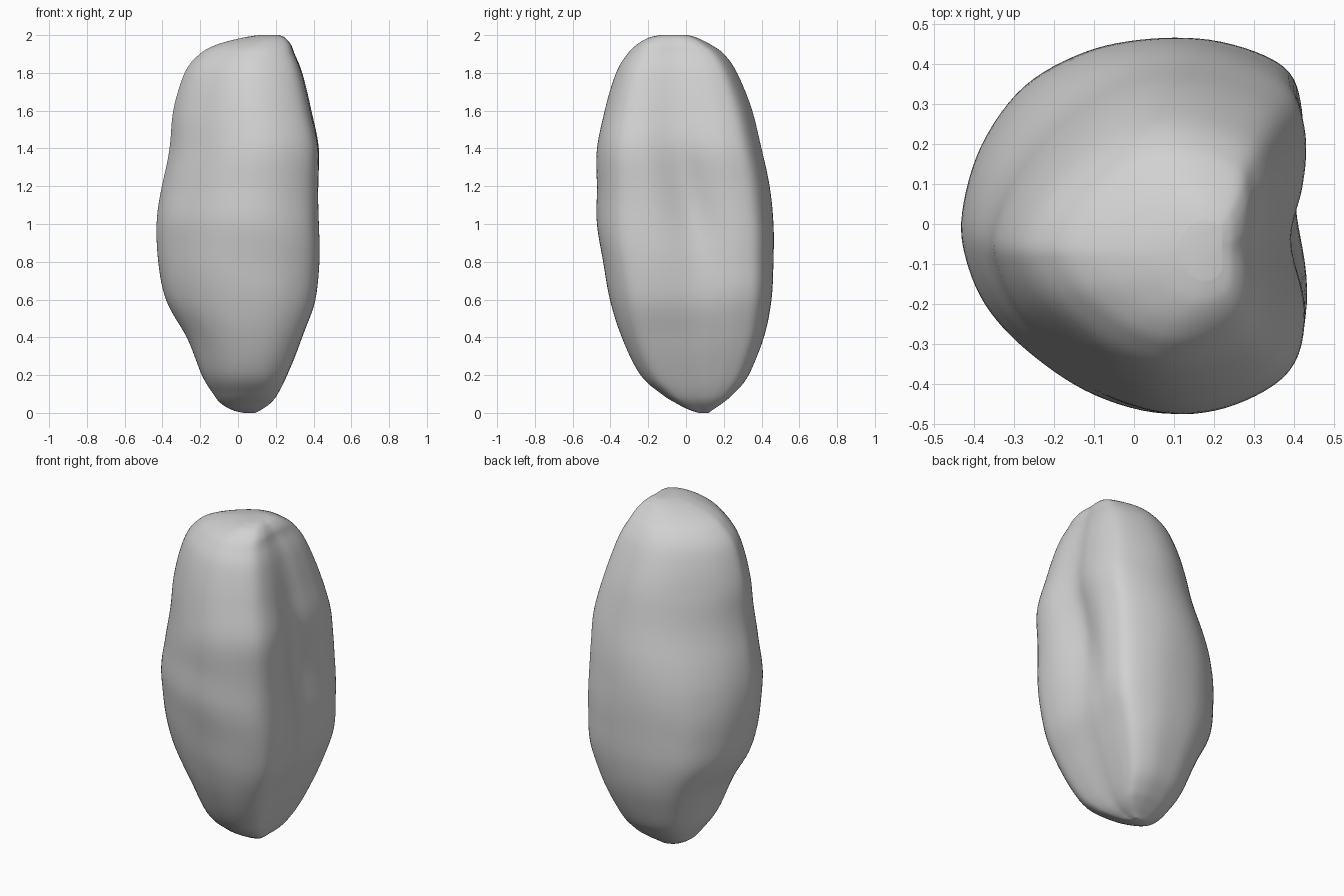
import bpy, bmesh, math
from mathutils import Vector, noise

cube = bpy.data.objects.get("Cube")
if cube:
    bpy.data.objects.remove(cube, do_unlink=True)

AROUND_STEPS = 6
HEIGHT_STEPS = 6

# Cross-section outlines, anticlockwise: blunt flat side on +x, rounded nose on -x
low_outline = [Vector(p) for p in (
    (.98, 0), (1, .3), (.98, .62), (.87, .86), (.5, .99), (.05, 1), (-.35, .95),
    (-.7, .79), (-.92, .47), (-1, .1), (-.98, -.2), (-.86, -.47),
    (-.6, -.73), (-.24, -.92), (.2, -1), (.6, -.96), (.92, -.77), (1, -.45))]
high_outline = [Vector(p) for p in (
    (.97, 0), (1, .3), (.98, .61), (.86, .83), (.5, .97), (.15, 1), (-.2, .9),
    (-.55, .66), (-.85, .34), (-1, .03), (-.97, -.18), (-.82, -.44),
    (-.55, -.68), (-.22, -.89), (.15, -1), (.54, -.95), (.88, -.76), (.99, -.44))]

# Extents by height: z, x min, x max, y min, y max
extents = [Vector(row) for row in (
    (0, .03, .09, .07, .12),
    (.015, -.03, .12, .02, .14),
    (.05, -.09, .17, -.05, .19),
    (.1, -.13, .21, -.13, .25),
    (.2, -.19, .26, -.24, .33),
    (.4, -.27, .34, -.34, .41),
    (.6, -.38, .41, -.4, .45),
    (.8, -.42, .43, -.44, .46),
    (1, -.43, .43, -.47, .46),
    (1.2, -.4, .43, -.47, .44),
    (1.4, -.36, .43, -.47, .4),
    (1.6, -.34, .39, -.43, .35),
    (1.8, -.28, .34, -.37, .27),
    (1.9, -.2, .3, -.31, .2),
    (1.95, -.11, .28, -.26, .13),
    (1.985, .02, .25, -.2, .06),
    (2, .11, .22, -.14, .01))]


def catmull(a, b, c, d, t):
    """Smooth interpolation from b to c."""
    return (b * 2 + (c - a) * t + (a * 2 - b * 5 + c * 4 - d) * t ** 2
            + (b * 3 - a - c * 3 + d) * t ** 3) / 2


def refine(points, steps, closed):
    """Sample a smooth curve through the points."""
    count = len(points)
    last = count - 1

    def pick(i):
        return points[i % count] if closed else points[min(max(i, 0), last)]

    result = []
    for i in range(count if closed else last):
        for s in range(steps):
            result.append(catmull(pick(i - 1), pick(i), pick(i + 1), pick(i + 2), s / steps))
    if not closed:
        result.append(points[last])
    return result


def bell(value, centre, width):
    return math.exp(-((value - centre) / width) ** 2)


def surface_point(section, low_corner, high_corner):
    """Place an outline point at one height, with the side groove and soft dents."""
    z, left, right, front, back = section
    # the boxy lower outline turns into the more triangular upper one
    blend = min(1, max(0, (z - .4) / 1.2))
    corner = low_corner.lerp(high_corner, blend)
    x = (left + right) / 2 + corner.x * (right - left) / 2
    y = (front + back) / 2 + corner.y * (back - front) / 2
    # slanted groove along the flat side
    if corner.x > 0:
        groove_y = -.04 + (1.4 - z) * .25
        x -= .045 * bell(y, groove_y, .13) * bell(z, 1.1, .42)
    # gentle uneven dents, fading out at both ends
    fade = min(1, max(0, z * (2 - z)))
    dent = noise.noise(Vector((x * 3, y * 3, z * 5))) * .004 * fade
    outward = Vector((corner.x, corner.y, 0)).normalized()
    return Vector((x, y, z)) + outward * dent


# Loft the stone from stacked rings
bm = bmesh.new()
corners = list(zip(refine(low_outline, AROUND_STEPS, True),
                   refine(high_outline, AROUND_STEPS, True)))
rings = [[bm.verts.new(surface_point(section, low, high)) for low, high in corners]
         for section in refine(extents, HEIGHT_STEPS, False)]
count = len(corners)
for lower, upper in zip(rings, rings[1:]):
    for i in range(count):
        j = (i + 1) % count
        bm.faces.new((lower[i], lower[j], upper[j], upper[i]))

# Close both ends
bm.faces.new(list(reversed(rings[0])))
bm.faces.new(rings[-1])
bmesh.ops.recalc_face_normals(bm, faces=bm.faces)
for face in bm.faces:
    face.smooth = True

mesh = bpy.data.meshes.new("stone")
bm.to_mesh(mesh)
bm.free()
stone = bpy.data.objects.new("stone", mesh)
bpy.context.collection.objects.link(stone)

# Plain grey colour
grey = bpy.data.materials.new("stone_grey")
grey.use_nodes = True
colour = (.64, .64, .64, 1)
grey.diffuse_color = colour
grey.node_tree.nodes["Principled BSDF"].inputs["Base Color"].default_value = colour
mesh.materials.append(grey)
